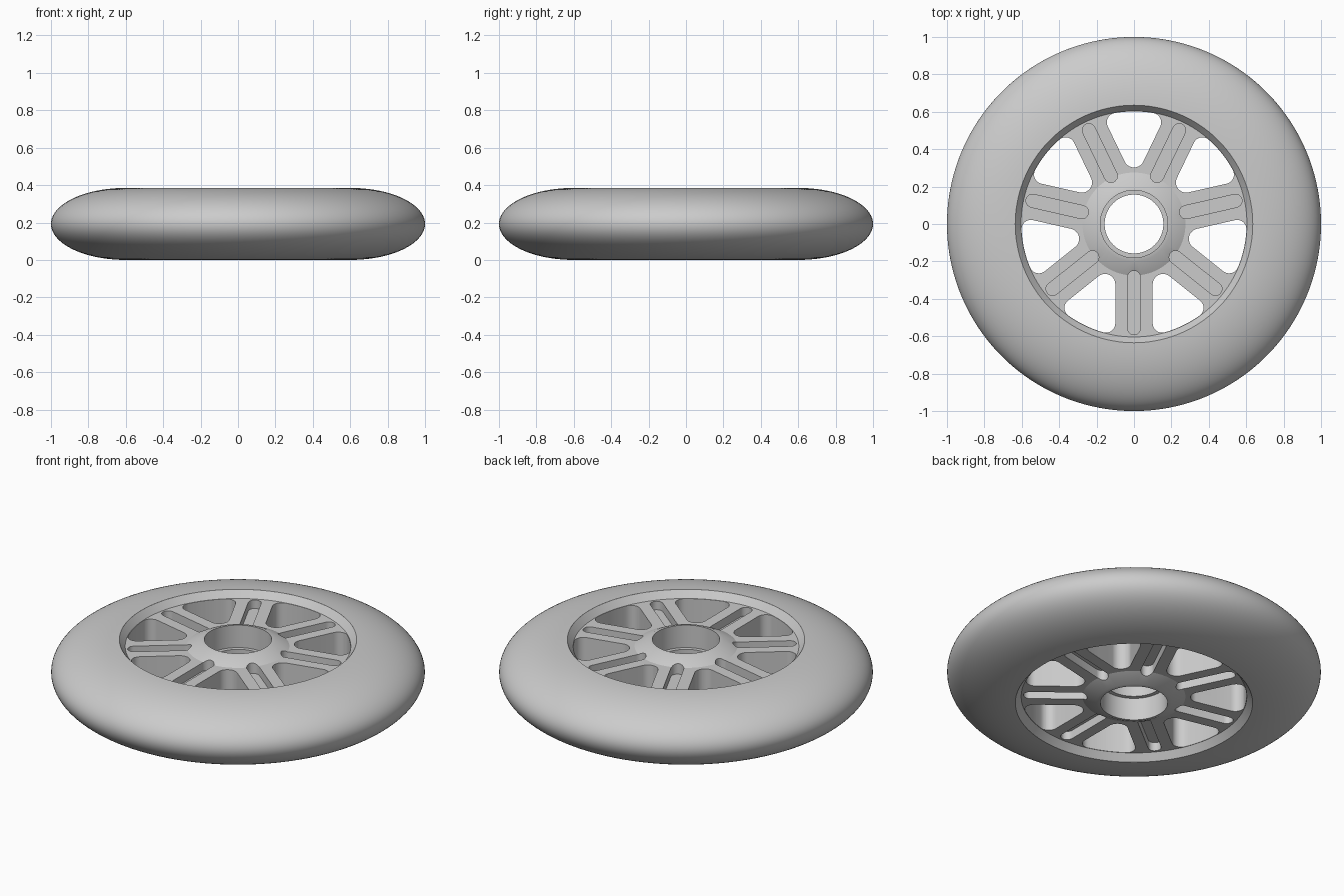
import bpy, bmesh, math
from math import sin, cos, pi, atan2, sqrt

if "Cube" in bpy.data.objects:
    bpy.data.objects.remove(bpy.data.objects["Cube"])

HALF = 0.1925            # half the wheel width, also the height of the mid plane
FACE = 0.152             # spoke face above the mid plane
COUNT = 7
ALPHA = pi / COUNT

grey = bpy.data.materials.new("plain_grey")
grey.use_nodes = True
colour = (0.6, 0.6, 0.6, 1)
grey.diffuse_color = colour
grey.node_tree.nodes["Principled BSDF"].inputs["Base Color"].default_value = colour


def make_object(name, bm):
    bmesh.ops.recalc_face_normals(bm, faces=bm.faces)
    mesh = bpy.data.meshes.new(name)
    bm.to_mesh(mesh)
    bm.free()
    mesh.materials.append(grey)
    obj = bpy.data.objects.new(name, mesh)
    bpy.context.collection.objects.link(obj)
    obj.location.z = HALF
    return obj


def lathe(name, upper, steps=140):
    """Spin the upper half of a section, mirrored about the mid plane."""
    section = upper + [(r, -z) for r, z in reversed(upper) if z > 0]
    bm = bmesh.new()
    verts = [bm.verts.new((r, 0, z)) for r, z in section]
    edges = [bm.edges.new((v, verts[i - 1])) for i, v in enumerate(verts)]
    bmesh.ops.spin(bm, geom=verts + edges, cent=(0, 0, 0), axis=(0, 0, 1),
                   angle=2 * pi, steps=steps)
    bmesh.ops.remove_doubles(bm, verts=bm.verts, dist=1e-5)
    return make_object(name, bm)


def arc(cx, cy, radius, start, end, n):
    return [(cx + radius * cos(start + (end - start) * i / n),
             cy + radius * sin(start + (end - start) * i / n)) for i in range(n + 1)]


def prism(bm, outline, turn, low, high):
    spun = [(x * cos(turn) - y * sin(turn), x * sin(turn) + y * cos(turn)) for x, y in outline]
    bottom = [bm.verts.new((x, y, low)) for x, y in spun]
    top = [bm.verts.new((x, y, high)) for x, y in spun]
    bm.faces.new(bottom[::-1])
    bm.faces.new(top)
    for i in range(len(spun)):
        bm.faces.new((bottom[i - 1], bottom[i], top[i], top[i - 1]))


def window_outline(spoke_half=0.1, outer=0.602, tip=0.055, corner=0.05):
    """Rounded opening between two spokes, pointing along +x."""
    side = -pi / 2 - ALPHA
    half = arc((spoke_half + tip) / sin(ALPHA), 0, tip, -pi, side, 8)
    offset = spoke_half + corner
    reach = outer - corner
    along = sqrt(reach ** 2 - offset ** 2)
    angle = atan2(offset, along) - ALPHA
    half += arc(reach * cos(angle), reach * sin(angle), corner, side, angle, 8)
    half += arc(0, 0, outer, angle, 0, 6)[1:]
    return half + [(x, -y) for x, y in half[-2:0:-1]]


def groove_outline(inner=0.25, outer=0.592, w=0.035):
    return (arc(inner + w, 0, w, pi / 2, 1.5 * pi, 10)
            + arc(outer - w, 0, w, -pi / 2, pi / 2, 10))


# Tyre
crown = [(0.6 + 0.4 * cos(t), HALF * sin(t))
         for t in [i * math.acos(0.0875) / 20 for i in range(20, -1, -1)]]
tyre = lathe("tyre", [(0.635, crown[0][1])] + crown)

# Hub, spoke disc and rim in one section, with a stepped bearing bore
wheel_core = lathe("wheel_core", [
    (0.157, 0.06), (0.18, 0.06), (0.18, HALF), (0.2, HALF - 0.003),
    (0.275, FACE), (0.604, FACE), (0.635, HALF - 0.001)])

# Cutters for the windows and the spoke grooves on both faces
bm = bmesh.new()
for k in range(COUNT):
    spoke = -pi / 2 + 2 * ALPHA * k
    prism(bm, window_outline(), spoke + ALPHA, -0.3, 0.3)
    prism(bm, groove_outline(), spoke, FACE - 0.05, 0.3)
    prism(bm, groove_outline(), spoke, -0.3, 0.05 - FACE)
cutter = make_object("opening_cutter", bm)
cutter.hide_render = True

cut = wheel_core.modifiers.new("openings", "BOOLEAN")
cut.operation = "DIFFERENCE"
cut.solver = "EXACT"
cut.object = cutter
bpy.context.view_layer.objects.active = wheel_core
bpy.ops.object.modifier_apply(modifier=cut.name)
bpy.data.objects.remove(cutter)

# Smooth shading with sharp corners kept
bpy.ops.object.select_all(action="DESELECT")
for obj in (tyre, wheel_core):
    obj.select_set(True)
bpy.context.view_layer.objects.active = tyre
bpy.ops.object.shade_smooth_by_angle(angle=math.radians(25))
